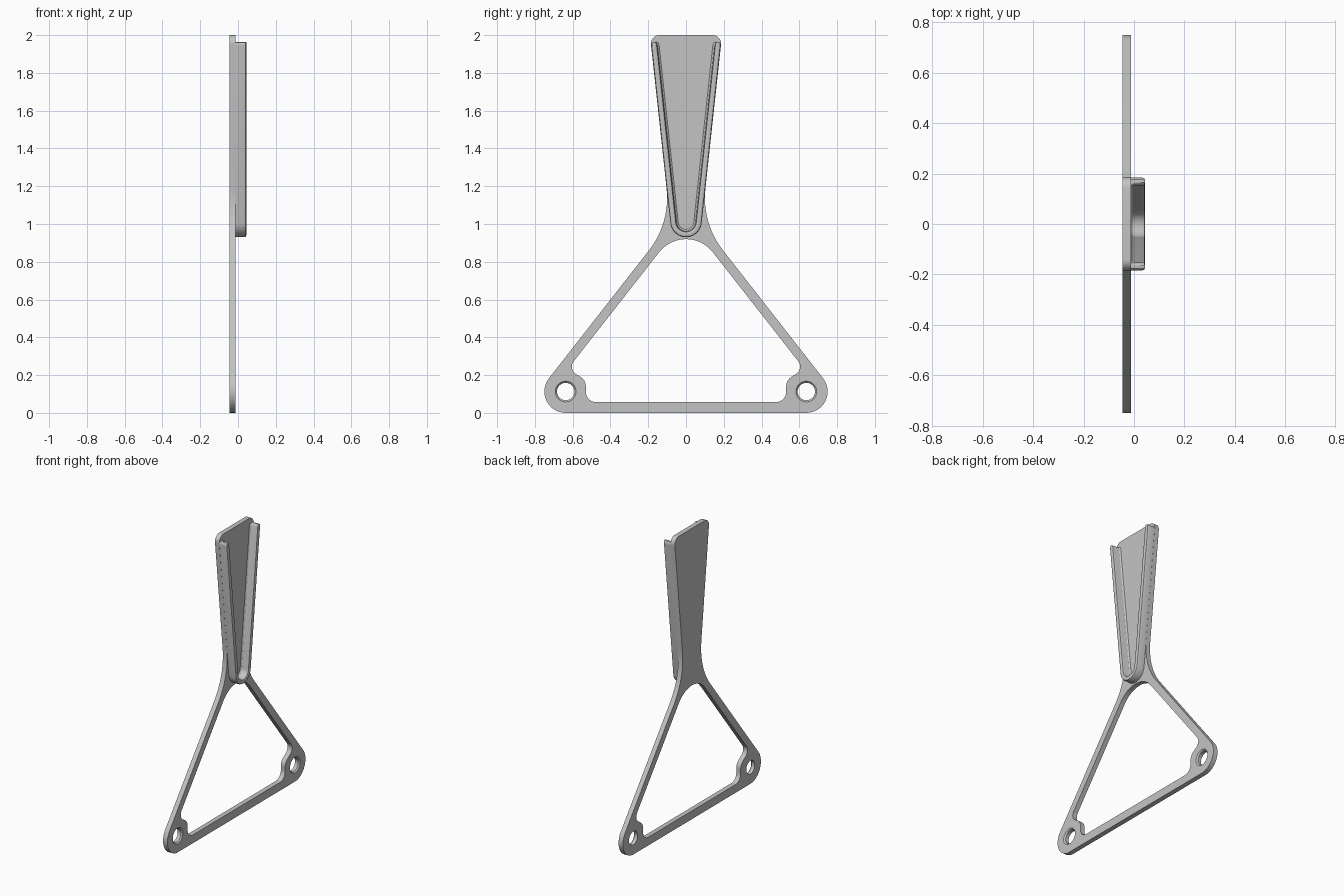
import bpy, bmesh, math
from mathutils import Vector

if "Cube" in bpy.data.objects:
    bpy.data.objects.remove(bpy.data.objects["Cube"])

BACK, FRONT, TOP = -0.045, -0.012, 0.044   # x levels: plate back, plate face, rim crest

grey = bpy.data.materials.new("grey")
grey.diffuse_color = (0.55, 0.55, 0.55, 1)
grey.use_nodes = True
grey.node_tree.nodes["Principled BSDF"].inputs["Base Color"].default_value = grey.diffuse_color


def fillet(corners, steps=12):
    """Round a closed polygon of (y, z, radius) corners."""
    out, n = [], len(corners)
    for i, (y, z, r) in enumerate(corners):
        p = Vector((y, z))
        a = (Vector(corners[i - 1][:2]) - p).normalized()
        b = (Vector(corners[(i + 1) % n][:2]) - p).normalized()
        half = a.angle(b) / 2
        c = p + (a + b).normalized() * r / math.sin(half)
        start = p + a * r / math.tan(half) - c
        end = p + b * r / math.tan(half) - c
        sweep = math.atan2(start.x * end.y - start.y * end.x, start.dot(end))
        for k in range(steps + 1):
            t = sweep * k / steps
            out.append(c + Vector((start.x * math.cos(t) - start.y * math.sin(t),
                                   start.x * math.sin(t) + start.y * math.cos(t))))
    return out


def mirrored(half):
    return half + [(-y, z, r) for y, z, r in reversed(half)]


def circle(y, z, r, n=40):
    return [Vector((y + r * math.cos(2 * math.pi * k / n),
                    z + r * math.sin(2 * math.pi * k / n))) for k in range(n)]


def bridge(bm, a, b, closed=True):
    n = len(a)
    for i in range(n if closed else n - 1):
        j = (i + 1) % n
        bm.faces.new((a[i], a[j], b[j], b[i]))


def finish(bm, name):
    bmesh.ops.recalc_face_normals(bm, faces=bm.faces)
    mesh = bpy.data.meshes.new(name)
    bm.to_mesh(mesh)
    bm.free()
    mesh.materials.append(grey)
    obj = bpy.data.objects.new(name, mesh)
    bpy.context.collection.objects.link(obj)
    bpy.ops.object.select_all(action='DESELECT')
    obj.select_set(True)
    bpy.context.view_layer.objects.active = obj
    bpy.ops.object.shade_smooth_by_angle(angle=math.radians(30))


# Flat plate: tapered blade on a triangular frame, with bosses at the feet
outline = fillet(mirrored([(0.191, 2.0, 0.045), (0.083, 1.005, 0.45), (0.869, 0.0, 0.113)]))
window = fillet([(0, 1.032, 0.18), (0.625, 0.234, 0.045), (0.53, 0.172, 0.06), (0.53, 0.057, 0.055),
                 (-0.53, 0.057, 0.055), (-0.53, 0.172, 0.06), (-0.625, 0.234, 0.045)])
loops = [[(BACK, outline), (FRONT, outline)], [(BACK, window), (FRONT, window)]]
for s in (-1, 1):   # chamfered bolt holes
    bore, rim = circle(s * 0.637, 0.113, 0.046), circle(s * 0.637, 0.113, 0.055)
    loops.append([(BACK, bore), (FRONT - 0.009, bore), (FRONT, rim)])

bm = bmesh.new()
caps = {BACK: [], FRONT: []}
for loop in loops:
    rings = [[bm.verts.new((x, p.x, p.y)) for p in pts] for x, pts in loop]
    for a, b in zip(rings, rings[1:]):
        bridge(bm, a, b)
    for x, ring in ((BACK, rings[0]), (FRONT, rings[-1])):
        caps[x] += [bm.edges.get((ring[i - 1], ring[i])) for i in range(len(ring))]
for edges in caps.values():
    bmesh.ops.triangle_fill(bm, edges=edges, use_beauty=True, normal=(1, 0, 0))
finish(bm, "frame_plate")

# Raised V rim: section of (inward offset, x) swept down one side, round the base and up
section = [(0, FRONT - 0.004), (0, 0.034), (0.003, 0.041), (0.010, TOP), (0.021, TOP),
           (0.028, 0.041), (0.031, 0.034), (0.031, 0.002), (0.034, -0.006), (0.043, FRONT - 0.001)]
R, CZ = 0.083, 1.013
tilt = math.asin(0.107)
along = Vector((math.sin(tilt), math.cos(tilt)))      # up the right-hand side
out = Vector((math.cos(tilt), -math.sin(tilt)))       # outward on the right-hand side
foot = Vector((0, CZ)) + out * R
tip = foot + along * ((1.943 - foot.y) / along.y)
stations = [(tip + along * d, out, w) for d, w in
            ((0.018, 0.4), (0.015, 0.7), (0.009, 0.9), (0, 1))]
for k in range(25):
    a = -tilt - (math.pi - 2 * tilt) * k / 24
    n = Vector((math.cos(a), math.sin(a)))
    stations.append((Vector((0, CZ)) + n * R, n, 1))
flip = Vector((-1, 1))
stations += [(p * flip, n * flip, w) for p, n, w in reversed(stations[:4])]

bm = bmesh.new()
rings = []
for p, n, w in stations:
    ring = []
    for off, x in section:
        q = p - n * (0.0155 + (off - 0.0155) * w)
        ring.append(bm.verts.new((x, q.x, q.y)))
    rings.append(ring)
for a, b in zip(rings, rings[1:]):
    bridge(bm, a, b)
bm.faces.new(rings[0])
bm.faces.new(rings[-1])
finish(bm, "raised_rim")
